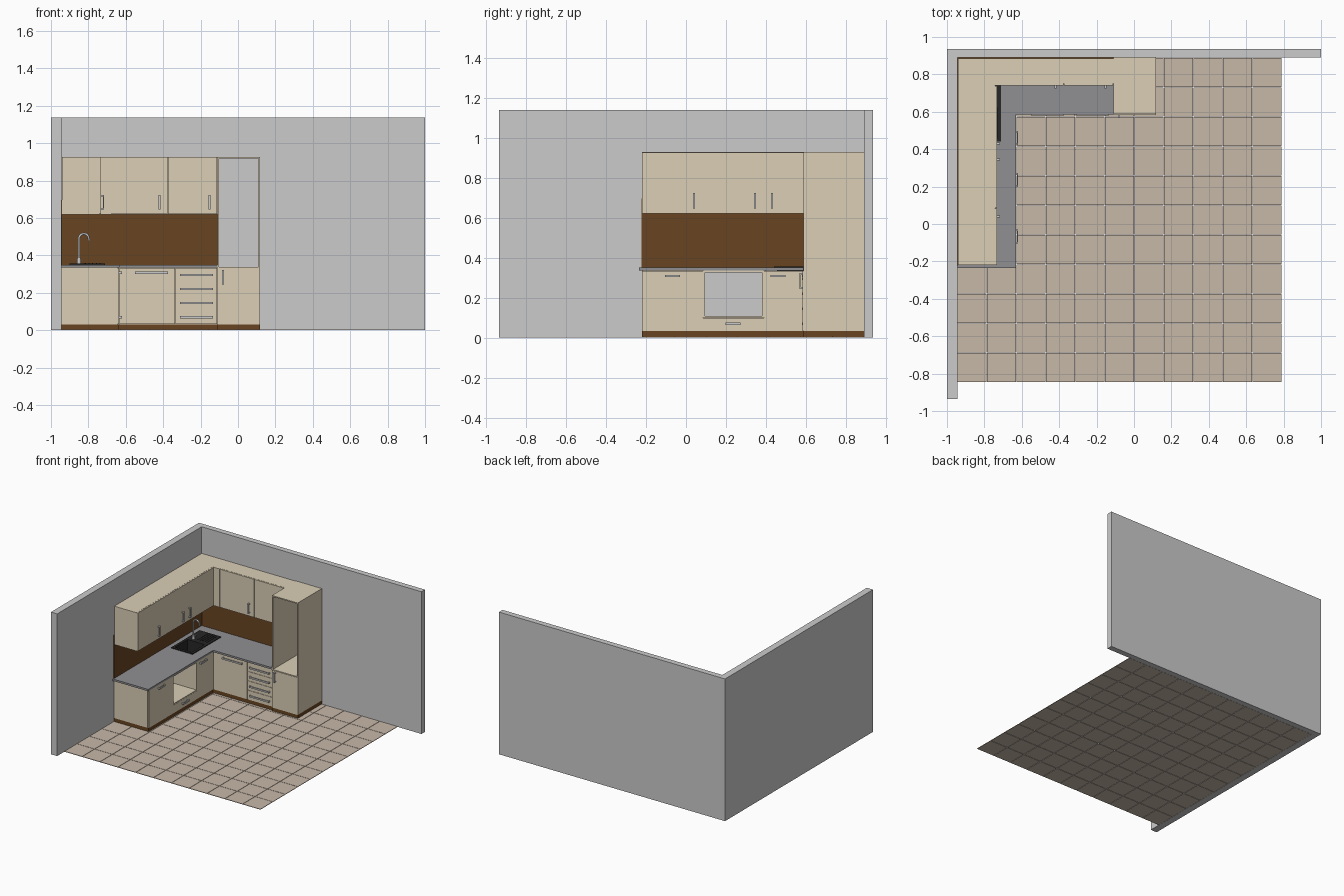
import bpy, bmesh, math
from mathutils import Vector

if "Cube" in bpy.data.objects:
    bpy.data.objects.remove(bpy.data.objects["Cube"])

def material(name, rgb):
    m = bpy.data.materials.new(name)
    m.diffuse_color = (*rgb, 1)
    m.use_nodes = True
    m.node_tree.nodes["Principled BSDF"].inputs["Base Color"].default_value = m.diffuse_color
    return m

CREAM = material("cream", (0.71, 0.62, 0.47))
BROWN = material("brown", (0.14, 0.06, 0.015))
TILE = material("tile", (0.57, 0.48, 0.39))
STONE = material("stone", (0.28, 0.28, 0.29))
DARK = material("dark", (0.02, 0.02, 0.02))
T = 0.009  # board thickness

def add_box(bm, x0, x1, y0, y1, z0, z1):
    r = bmesh.ops.create_cube(bm, size=1)
    for v in r["verts"]:
        v.co = Vector((x0 + (v.co.x + .5) * (x1 - x0), y0 + (v.co.y + .5) * (y1 - y0),
                       z0 + (v.co.z + .5) * (z1 - z0)))

def boxes(name, mat, *bs):
    bm = bmesh.new()
    for b in bs:
        add_box(bm, *b)
    me = bpy.data.meshes.new(name)
    bm.to_mesh(me)
    bm.free()
    if mat:
        me.materials.append(mat)
    ob = bpy.data.objects.new(name, me)
    bpy.context.collection.objects.link(ob)
    return ob

def carcass(name, x0, x1, y0, y1, z0, z1, along):
    """Open box: two side boards across the run, a bottom and a top."""
    if along == "x":
        ends = [(x0, x0 + T, y0, y1, z0, z1), (x1 - T, x1, y0, y1, z0, z1)]
        lids = [(x0 + T, x1 - T, y0, y1, z0, z0 + T), (x0 + T, x1 - T, y0, y1, z1 - T, z1)]
    else:
        ends = [(x0, x1, y0, y0 + T, z0, z1), (x0, x1, y1 - T, y1, z0, z1)]
        lids = [(x0, x1, y0 + T, y1 - T, z0, z0 + T), (x0, x1, y0 + T, y1 - T, z1 - T, z1)]
    boxes(name, CREAM, *ends, *lids)

def front(name, face, along, a0, a1, z0, z1, th=0.01):
    """Door or drawer front; face is the outer plane of the run."""
    g = 0.001
    if along == "x":
        b = (a0 + g, a1 - g, face, face + th, z0 + g, z1 - g)
    else:
        b = (face - th, face, a0 + g, a1 - g, z0 + g, z1 - g)
    boxes(name, CREAM, b)

def handle(name, face, along, a, z, length, upright=False):
    """Bow handle: a bar on two posts, centred at (a, z)."""
    w, out, bar = 0.006, 0.016, 0.006
    h = length / 2
    def part(d0, d1, s0, s1):
        aa, zz = ((a - w, a + w), (z + s0, z + s1)) if upright else ((a + s0, a + s1), (z - w, z + w))
        if along == "x":
            return (*aa, face - d1, face - d0, *zz)
        return (face + d0, face + d1, *aa, *zz)
    boxes(name, None, part(out - bar, out, -h, h),
          part(0, out - bar, -h, -h + 0.008), part(0, out - bar, h - 0.008, h))

# Walls
boxes("back_wall", None, (-1, 1, 0.89, 0.935, 0, 1.137))
boxes("left_wall", None, (-1, -0.945, -0.935, 0.89, 0, 1.137))

# Floor tiles
s, g = 1.735 / 11, 0.0015
boxes("floor_tiles", TILE, *[(-0.945 + i * s + g, -0.945 + (i + 1) * s - g,
                              -0.845 + j * s + g, -0.845 + (j + 1) * s - g, 0, 0.004)
                             for i in range(11) for j in range(11)])

# Plinths
boxes("plinth", BROWN, (-0.945, -0.637, -0.22, 0.89, 0.004, 0.032),
      (-0.637, -0.11, 0.597, 0.89, 0.004, 0.032), (-0.11, 0.118, 0.588, 0.89, 0.004, 0.032))

# Left base run
LF, BF = -0.635, 0.595
B0, B1 = 0.032, 0.335
carcass("left_base_cabinet", -0.945, LF - 0.01, -0.22, 0.085, B0, B1, "y")
carcass("oven_housing", -0.945, LF, 0.085, 0.39, 0.10, B1, "y")
carcass("oven_drawer_box", -0.945, LF - 0.01, 0.085, 0.39, B0, 0.10, "y")
boxes("corner_base_cabinet", CREAM, (-0.945, LF - 0.01, 0.39, 0.39 + T, B0, B1),
      (-0.945, LF - 0.01, 0.39 + T, 0.89, B0, B0 + T))
front("left_base_door", LF, "y", -0.22, 0.085, B0, B1)
front("oven_drawer_front", LF, "y", 0.085, 0.39, B0, 0.10)
front("corner_base_door", LF, "y", 0.39, 0.535, B0, B1)
front("corner_filler", LF, "y", 0.535, 0.605, B0, B1)
for n, y, z in (("left_base", -0.067, 0.308), ("oven_drawer", 0.235, 0.07), ("corner_base", 0.46, 0.308)):
    handle(n + "_handle", LF, "y", y, z, 0.075)

# Back base run
carcass("back_base_cabinet", LF, -0.335, BF + 0.01, 0.89, B0, B1, "x")
carcass("drawer_cabinet", -0.335, -0.11, BF + 0.01, 0.89, B0, B1, "x")
front("back_base_door", BF, "x", LF, -0.335, B0, B1)
handle("back_base_handle", BF, "x", -0.463, 0.308, 0.175)
cuts = [B0, 0.108, 0.183, 0.258, B1]
for i in range(4):
    front(f"drawer_front_{i+1}", BF, "x", -0.335, -0.11, cuts[i], cuts[i + 1])
    handle(f"drawer_handle_{i+1}", BF, "x", -0.222, (0.07, 0.145, 0.22, 0.295)[i], 0.175)

# Tall cabinet with open niche and lower door
TX0, TX1, TY = -0.11, 0.118, 0.587
boxes("tall_cabinet", CREAM, (TX0, TX0 + T, TY, 0.89, B0, 0.927), (TX1 - T, TX1, TY, 0.89, B0, 0.927),
      *[(TX0 + T, TX1 - T, TY, 0.89, z, z + T) for z in (0.918, 0.328, B0)])
front("tall_cabinet_door", TY - 0.004, "x", TX0, TX1, B0, 0.333)
handle("tall_cabinet_handle", TY - 0.004, "x", -0.08, 0.283, 0.078, True)

# L-shaped worktop with a sink cut-out
top = boxes("worktop", STONE, (-0.945, -0.63, -0.235, 0.89, B1, 0.35))
boxes("worktop_return", STONE, (-0.63, -0.11, 0.585, 0.89, B1, 0.35))
cutter = boxes("sink_cutter", None, (-0.885, -0.725, 0.455, 0.63, 0.3, 0.4))
cutter.hide_render = True
cutter.hide_set(True)
mod = top.modifiers.new("sink_hole", "BOOLEAN")
mod.object = cutter
mod.operation = "DIFFERENCE"
mod.solver = "EXACT"

# Sink: rim, basin walls and floor, drainer ribs
z0, z1, zb = 0.35, 0.356, 0.255
boxes("sink", DARK,
      (-0.90, -0.71, 0.44, 0.46, z0, z1), (-0.90, -0.71, 0.62, 0.80, z0, z1),
      (-0.90, -0.88, 0.46, 0.62, z0, z1), (-0.73, -0.71, 0.46, 0.62, z0, z1),
      (-0.884, -0.88, 0.456, 0.624, zb, z0), (-0.73, -0.726, 0.456, 0.624, zb, z0),
      (-0.88, -0.73, 0.456, 0.46, zb, z0), (-0.88, -0.73, 0.62, 0.624, zb, z0),
      (-0.884, -0.726, 0.456, 0.624, zb - 0.004, zb),
      *[(x, x + 0.006, 0.66, 0.785, z1, z1 + 0.003) for x in (-0.82, -0.80, -0.78, -0.76, -0.74)])

# Tap: curved pipe on a round base
cu = bpy.data.curves.new("tap_spout", "CURVE")
cu.dimensions = "3D"
cu.bevel_depth = 0.006
cu.bevel_resolution = 3
cu.use_fill_caps = True
pts = [(-0.85, 0.65, 0.356), (-0.85, 0.65, 0.46)]
for i in range(13):
    a = math.pi * (1 - i / 12 * 0.95)
    pts.append((-0.824 + 0.026 * math.cos(a), 0.65, 0.49 + 0.026 * math.sin(a)))
pts.append((-0.796, 0.65, 0.478))
sp = cu.splines.new("POLY")
sp.points.add(len(pts) - 1)
for p, c in zip(sp.points, pts):
    p.co = (*c, 1)
bpy.context.collection.objects.link(bpy.data.objects.new("tap_spout", cu))
bpy.ops.mesh.primitive_cylinder_add(vertices=24, radius=0.011, depth=0.03, location=(-0.85, 0.65, 0.37))
bpy.context.object.name = "tap_base"
bpy.ops.object.shade_smooth_by_angle()
boxes("tap_lever", None, (-0.853, -0.847, 0.655, 0.69, 0.374, 0.379))

# Splashbacks
boxes("left_splashback", BROWN, (-0.945, -0.94, -0.222, 0.885, 0.35, 0.695))
boxes("back_splashback", BROWN, (-0.945, -0.11, 0.885, 0.89, 0.35, 0.695))

# Wall cabinets
U0, U1, ULF, UBF = 0.62, 0.927, -0.733, 0.74
carcass("left_wall_cabinet", -0.94, ULF - 0.01, -0.22, 0.39, U0, U1, "y")
carcass("corner_wall_cabinet", -0.94, ULF - 0.01, 0.39, 0.885, U0, U1, "y")
boxes("wall_corner_filler", CREAM, (ULF - 0.01, -0.68, UBF, 0.885, U0, U1))
carcass("back_wall_cabinet_1", -0.68, -0.375, UBF + 0.01, 0.885, U0, U1, "x")
carcass("back_wall_cabinet_2", -0.375, -0.11, UBF + 0.01, 0.885, U0, U1, "x")
for i, (a, b, h) in enumerate(((-0.22, 0.085, 0.04), (0.085, 0.39, 0.345), (0.39, UBF, 0.43))):
    front(f"left_wall_door_{i+1}", ULF, "y", a, b, U0, U1)
    handle(f"left_wall_handle_{i+1}", ULF, "y", h, 0.685, 0.078, True)
for i, (a, b, h) in enumerate(((-0.68, -0.375, -0.42), (-0.375, -0.11, -0.152))):
    front(f"back_wall_door_{i+1}", UBF, "x", a, b, U0, U1)
    handle(f"back_wall_handle_{i+1}", UBF, "x", h, 0.685, 0.078, True)
